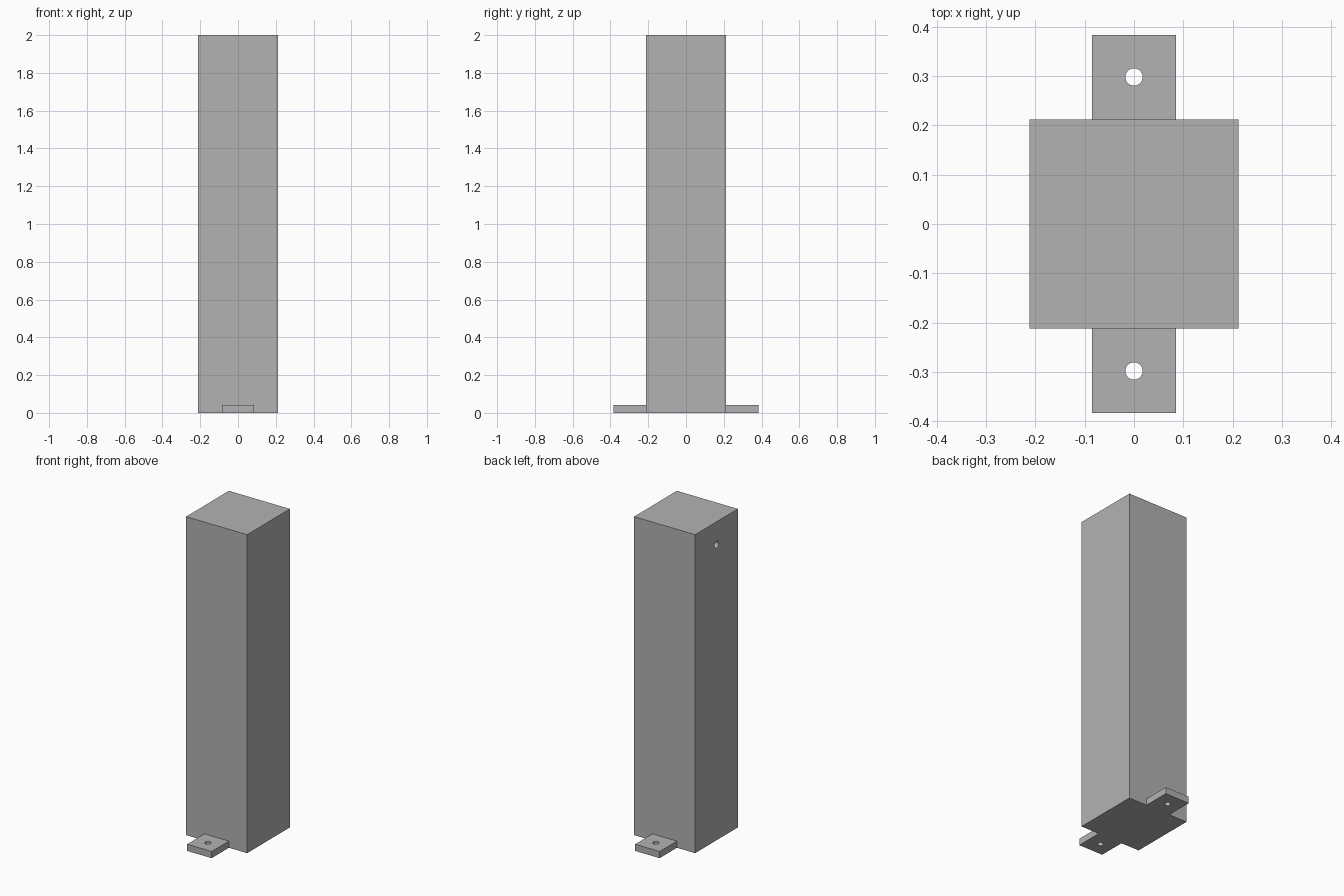
import bpy
import math

default = bpy.data.objects.get("Cube")
if default:
    bpy.data.objects.remove(default, do_unlink=True)

HALF = 0.212        # half width of the square post
TAB_HALF = 0.085    # half width of a mounting tab
TAB_END = 0.383     # outer end of a tab
TAB_HEIGHT = 0.042

grey = bpy.data.materials.new("plain grey")
grey.use_nodes = True
colour = (0.448, 0.448, 0.448, 1)
grey.diffuse_color = colour
grey.node_tree.nodes["Principled BSDF"].inputs["Base Color"].default_value = colour


def box(name, low, high):
    """Box between two opposite corners."""
    centre = [(a + b) / 2 for a, b in zip(low, high)]
    bpy.ops.mesh.primitive_cube_add(size=1, location=centre)
    obj = bpy.context.object
    obj.name = name
    obj.scale = [b - a for a, b in zip(low, high)]
    bpy.ops.object.transform_apply(location=False, rotation=False, scale=True)
    obj.data.materials.append(grey)
    return obj


def drill(target, radius, depth, location, rotation=(0, 0, 0)):
    """Cut a round hole with a hidden cylinder."""
    bpy.ops.mesh.primitive_cylinder_add(
        vertices=32, radius=radius, depth=depth, location=location, rotation=rotation)
    cutter = bpy.context.object
    cutter.name = target.name + "_hole_cutter"
    cutter.data.materials.append(grey)
    cutter.hide_render = True
    cutter.hide_viewport = True
    cutter.display_type = 'WIRE'
    cut = target.modifiers.new("hole", 'BOOLEAN')
    cut.operation = 'DIFFERENCE'
    cut.solver = 'EXACT'
    cut.object = cutter


# Tall square post with a small blind hole near the top of one side
post = box("post", (-HALF, -HALF, 0), (HALF, HALF, 2))
drill(post, 0.021, 0.2, (-HALF, 0, 1.856), (0, math.pi / 2, 0))

# Mounting tabs with screw holes, front and back
for name, side in (("front_tab", -1), ("back_tab", 1)):
    y_low, y_high = sorted((side * HALF, side * TAB_END))
    tab = box(name, (-TAB_HALF, y_low, 0), (TAB_HALF, y_high, TAB_HEIGHT))
    drill(tab, 0.0175, 0.2, (0, side * 0.298, TAB_HEIGHT / 2))
